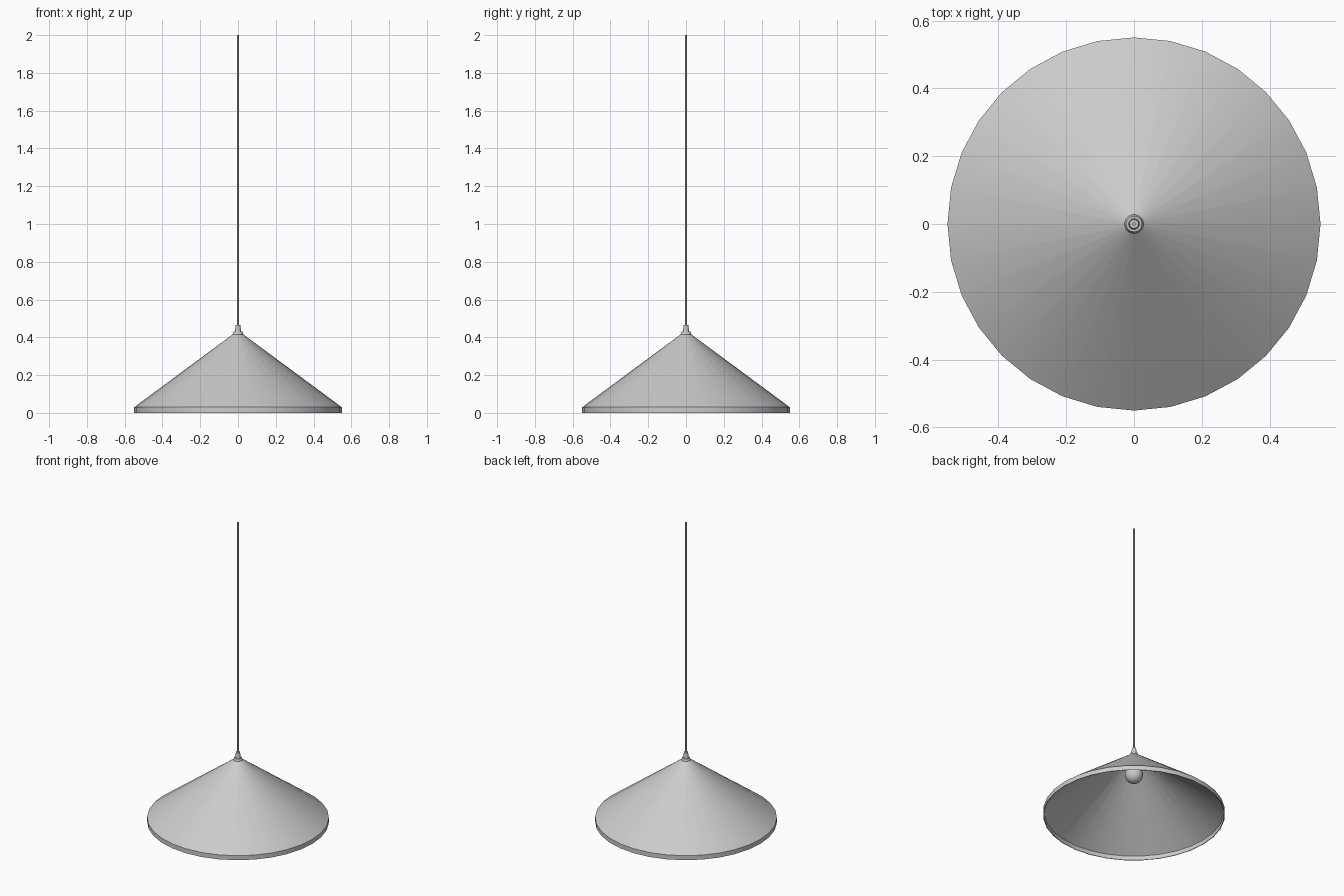
import bpy, bmesh, math

if "Cube" in bpy.data.objects:
    bpy.data.objects.remove(bpy.data.objects["Cube"])


def lathe(name, profile, sides, closed=False):
    """Revolve an (r, z) profile round the z axis; r = 0 makes a pole."""
    bm = bmesh.new()
    rings = []
    for r, z in profile:
        if r == 0:
            rings.append([bm.verts.new((0, 0, z))] * sides)
        else:
            rings.append([bm.verts.new((r * math.cos(math.tau * i / sides),
                                        r * math.sin(math.tau * i / sides), z))
                          for i in range(sides)])
    pairs = list(zip(rings, rings[1:]))
    if closed:
        pairs.append((rings[-1], rings[0]))
    for a, b in pairs:
        for i in range(sides):
            j = (i + 1) % sides
            bm.faces.new(list(dict.fromkeys((a[i], a[j], b[j], b[i]))))
    bmesh.ops.recalc_face_normals(bm, faces=bm.faces)
    mesh = bpy.data.meshes.new(name)
    bm.to_mesh(mesh)
    bm.free()
    obj = bpy.data.objects.new(name, mesh)
    bpy.context.collection.objects.link(obj)
    return obj


# Thin conical shade with a short vertical rim
lathe("shade", [(0.55, 0), (0.55, 0.03), (0.022, 0.42),
                (0.022, 0.415), (0.546, 0.028), (0.546, 0)], 32, closed=True)

# Stepped cap at the apex
lathe("cap", [(0, 0.413), (0.028, 0.413), (0.028, 0.417), (0.023, 0.43),
              (0.016, 0.43), (0.013, 0.466), (0, 0.466)], 24)

# Hanging cord
lathe("cord", [(0, 0.46), (0.005, 0.46), (0.005, 2), (0, 2)], 12)

# Bulb holder under the apex
lathe("bulb_holder", [(0, 0.32), (0.02, 0.32), (0.02, 0.415), (0, 0.415)], 16)

# Round bulb
bulb = [(0.055 * math.sin(math.pi * k / 12) if 0 < k < 12 else 0,
         0.28 - 0.055 * math.cos(math.pi * k / 12)) for k in range(13)]
lathe("bulb", bulb, 24)

# Smooth shading with crisp edges
bpy.ops.object.select_all(action='DESELECT')
for obj in bpy.context.collection.objects:
    obj.select_set(True)
    bpy.context.view_layer.objects.active = obj
bpy.ops.object.shade_smooth_by_angle(angle=math.radians(31))
